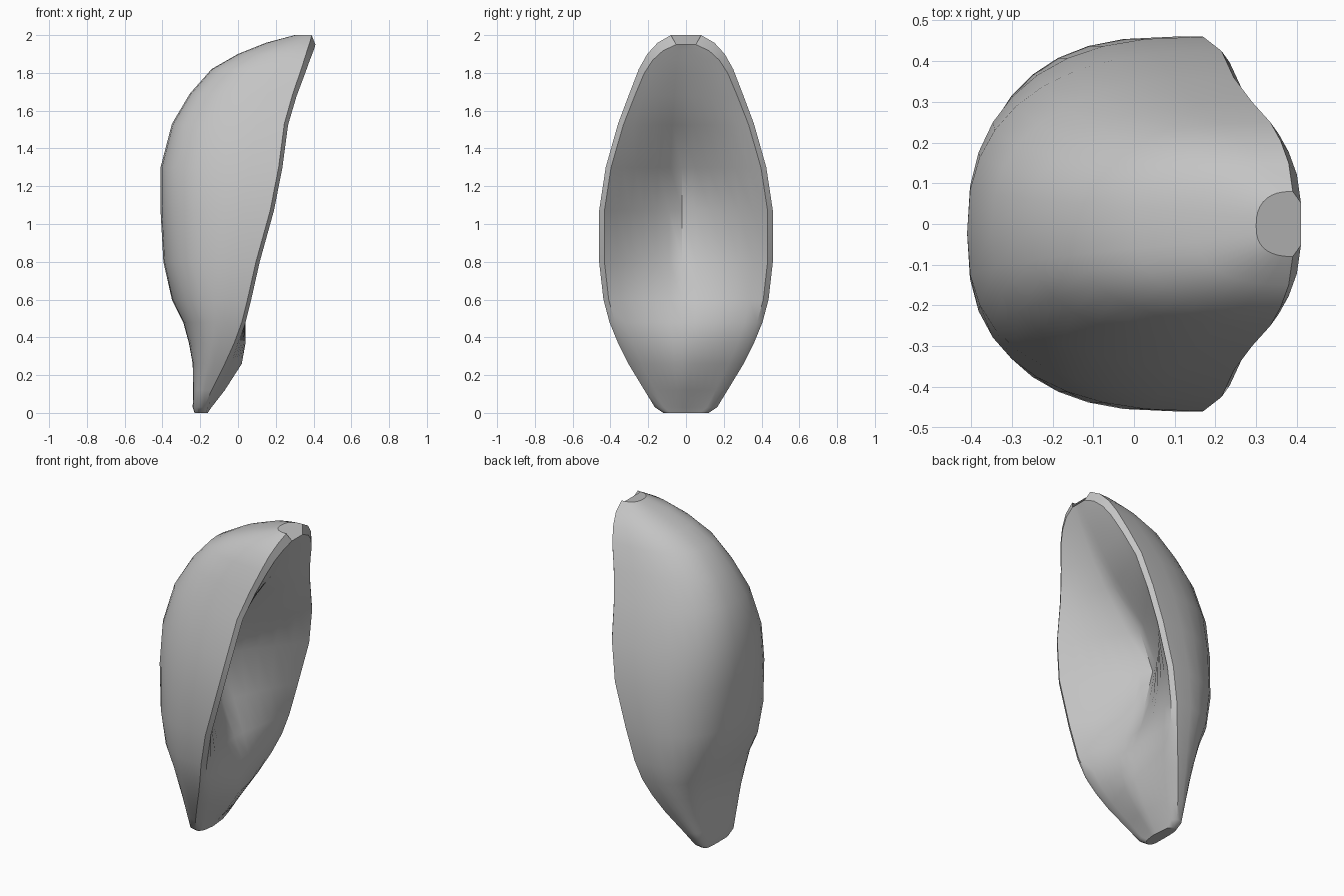
import bpy
import bmesh
import math

cube = bpy.data.objects.get("Cube")
if cube:
    bpy.data.objects.remove(cube, do_unlink=True)

# One flat grey for the whole petal
grey = bpy.data.materials.new("soft_grey")
grey.use_nodes = True
colour = (0.55, 0.55, 0.55, 1)
grey.diffuse_color = colour
grey.node_tree.nodes["Principled BSDF"].inputs["Base Color"].default_value = colour

# Level profile: height, half width, rim x, back x, hollow centre x
LEVELS = [
    (0, .12, -.17, -.23, -.16),
    (.03, .165, -.16, -.24, -.14),
    (.12, .22, -.12, -.237, -.07),
    (.26, .305, -.05, -.24, .02),
    (.37, .36, 0, -.26, .04),
    (.48, .405, .04, -.29, .04),
    (.6, .437, .07, -.35, -.01),
    (.8, .46, .115, -.395, -.09),
    (1.07, .46, .19, -.41, -.155),
    (1.3, .425, .235, -.41, -.06),
    (1.53, .36, .265, -.35, .14),
    (1.69, .3, .31, -.255, .25),
    (1.82, .25, .355, -.14, .32),
    (1.9, .205, .38, 0, .365),
    (1.96, .15, .4, .15, .39),
    (2, .08, .41, .3, .41),
]
OUTER_STEPS = 18
INNER_STEPS = 12


def signed_power(value, power):
    return math.copysign(abs(value) ** power, value)


def section(z, width, rim, back, centre):
    """Closed ring: rounded outside wall, rim band, then the V-shaped hollow."""
    ring = []
    outer_rim = rim - .02
    # the stem is boxier than the bowl
    power = .5 + .3 * min(1, z / .7)
    for i in range(OUTER_STEPS + 1):
        angle = math.pi * (i / OUTER_STEPS - .5)
        depth = abs(math.cos(angle)) ** power
        y = width * signed_power(math.sin(angle), power)
        ridge_shift = .05 * min(1, z) * depth ** 4 * width
        ring.append((outer_rim + (back - outer_rim) * depth, y - ridge_shift, z))
    drop = .05 * (z / 2) ** 8
    inner_width = width - .028
    for i in range(INNER_STEPS + 1):
        u = 1 - 2 * i / INNER_STEPS
        x = centre + (rim - centre) * abs(u) ** 1.2
        ring.append((x, u * inner_width - .02 * (1 - abs(u)), z - drop))
    return ring


# Petal shell lofted through the sections
bm = bmesh.new()
rings = [[bm.verts.new(p) for p in section(*level)] for level in LEVELS]
for low, high in zip(rings, rings[1:]):
    for i in range(len(low)):
        j = (i + 1) % len(low)
        bm.faces.new((low[i], low[j], high[j], high[i]))
bm.faces.new(rings[0])
bm.faces.new(rings[-1])
bmesh.ops.recalc_face_normals(bm, faces=bm.faces)

mesh = bpy.data.meshes.new("petal_shell")
bm.to_mesh(mesh)
bm.free()
mesh.materials.append(grey)
petal = bpy.data.objects.new("petal_shell", mesh)
bpy.context.collection.objects.link(petal)

bpy.ops.object.select_all(action="DESELECT")
petal.select_set(True)
bpy.context.view_layer.objects.active = petal
bpy.ops.object.shade_smooth_by_angle(angle=math.radians(35))
